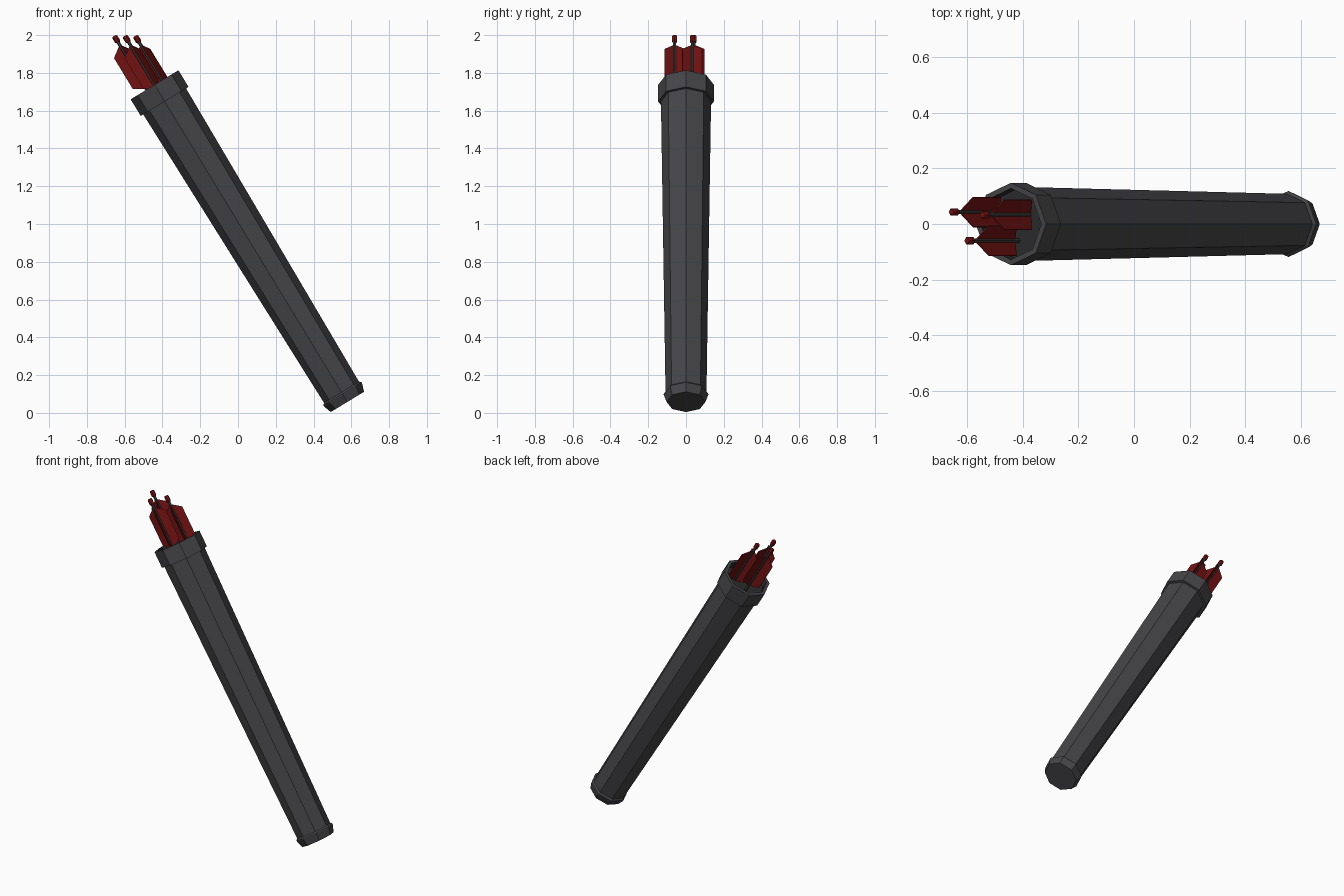
import bpy, bmesh
from math import radians, sin, cos, pi
from mathutils import Matrix, Vector

cube = bpy.data.objects.get("Cube")
if cube:
    bpy.data.objects.remove(cube)

# Everything is built upright along z, then leaned over as one
LEAN = Matrix.Translation((0.579, 0, 0.058)) @ Matrix.Rotation(radians(-31.3), 4, 'Y')
TOP = 1.965


def material(name, rgb):
    m = bpy.data.materials.new(name)
    m.use_nodes = True
    m.diffuse_color = (*rgb, 1)
    bsdf = next(n for n in m.node_tree.nodes if n.type == 'BSDF_PRINCIPLED')
    bsdf.inputs["Base Color"].default_value = (*rgb, 1)
    bsdf.inputs["Roughness"].default_value = 0.9
    return m


LEATHER = material("charcoal leather", (0.06, 0.06, 0.066))
LINING = material("dark lining", (0.025, 0.025, 0.027))
SHAFT = material("grey shaft", (0.05, 0.05, 0.053))
RED = material("dark red feather", (0.17, 0.006, 0.006))


def finish(bm, name, *mats):
    bmesh.ops.recalc_face_normals(bm, faces=bm.faces)
    me = bpy.data.meshes.new(name)
    bm.to_mesh(me)
    bm.free()
    for m in mats:
        me.materials.append(m)
    ob = bpy.data.objects.new(name, me)
    ob.matrix_world = LEAN
    bpy.context.collection.objects.link(ob)
    return ob


def turned(name, profile, mats, sides=8, at=(0, 0), lining_from=None):
    """Faceted solid from (radius, height) rings, closed at both ends."""
    bm = bmesh.new()
    rings = [[bm.verts.new((at[0] + r * cos(2 * pi * i / sides),
                            at[1] + r * sin(2 * pi * i / sides), h))
              for i in range(sides)] for r, h in profile]
    for k, (a, b) in enumerate(zip(rings, rings[1:])):
        for i in range(sides):
            j = (i + 1) % sides
            f = bm.faces.new((a[i], a[j], b[j], b[i]))
            f.material_index = int(lining_from is not None and k >= lining_from)
    bm.faces.new(rings[0][::-1])
    bm.faces.new(rings[-1]).material_index = int(lining_from is not None)
    return finish(bm, name, *mats)


# Quiver: end cap, tapering tube, and collar with a recessed mouth
turned("end_cap", [(0.103, 0), (0.118, 0.044), (0.118, 0.05), (0.108, 0.06)], [LEATHER])
turned("tube", [(0.108, 0.03), (0.133, TOP - 0.08)], [LEATHER])
turned("collar", [(0.13, TOP - 0.103), (0.148, TOP - 0.103), (0.148, TOP),
                  (0.128, TOP), (0.128, TOP - 0.05)], [LEATHER, LINING], lining_from=3)


def feathers(name, x, y, tip):
    """Three thin vanes set evenly around the arrow shaft."""
    bm = bmesh.new()
    outline = [(0, -0.055), (0.062, -0.1), (0.062, -0.29), (0, -0.33)]
    for k in range(3):
        a = pi + k * 2 * pi / 3
        out = Vector((cos(a), sin(a), 0))
        side = Vector((-sin(a), cos(a), 0)) * 0.002
        centre = Vector((x, y, tip))
        pair = [[bm.verts.new(centre + out * r + s * side + Vector((0, 0, h)))
                 for r, h in outline] for s in (-1, 1)]
        bm.faces.new(pair[0])
        bm.faces.new(pair[1][::-1])
        for i in range(4):
            j = (i + 1) % 4
            bm.faces.new((pair[0][i], pair[1][i], pair[1][j], pair[0][j]))
    finish(bm, name, RED)


# Arrows: offset across the mouth and height of the nock above the rim
ARROWS = {"left": (-0.048, 0.043, 0.332),
          "middle": (0.0, -0.06, 0.303),
          "right": (0.047, 0.033, 0.274)}
for label, (x, y, rise) in ARROWS.items():
    tip = TOP + rise
    turned(f"arrow_shaft_{label}", [(0.009, TOP - 0.06), (0.009, tip - 0.03)],
           [SHAFT], 6, (x, y))
    turned(f"arrow_nock_{label}", [(0.01, tip - 0.04), (0.015, tip - 0.033),
                                   (0.015, tip - 0.007), (0.011, tip)],
           [RED], 6, (x, y))
    feathers(f"arrow_feathers_{label}", x, y, tip)
